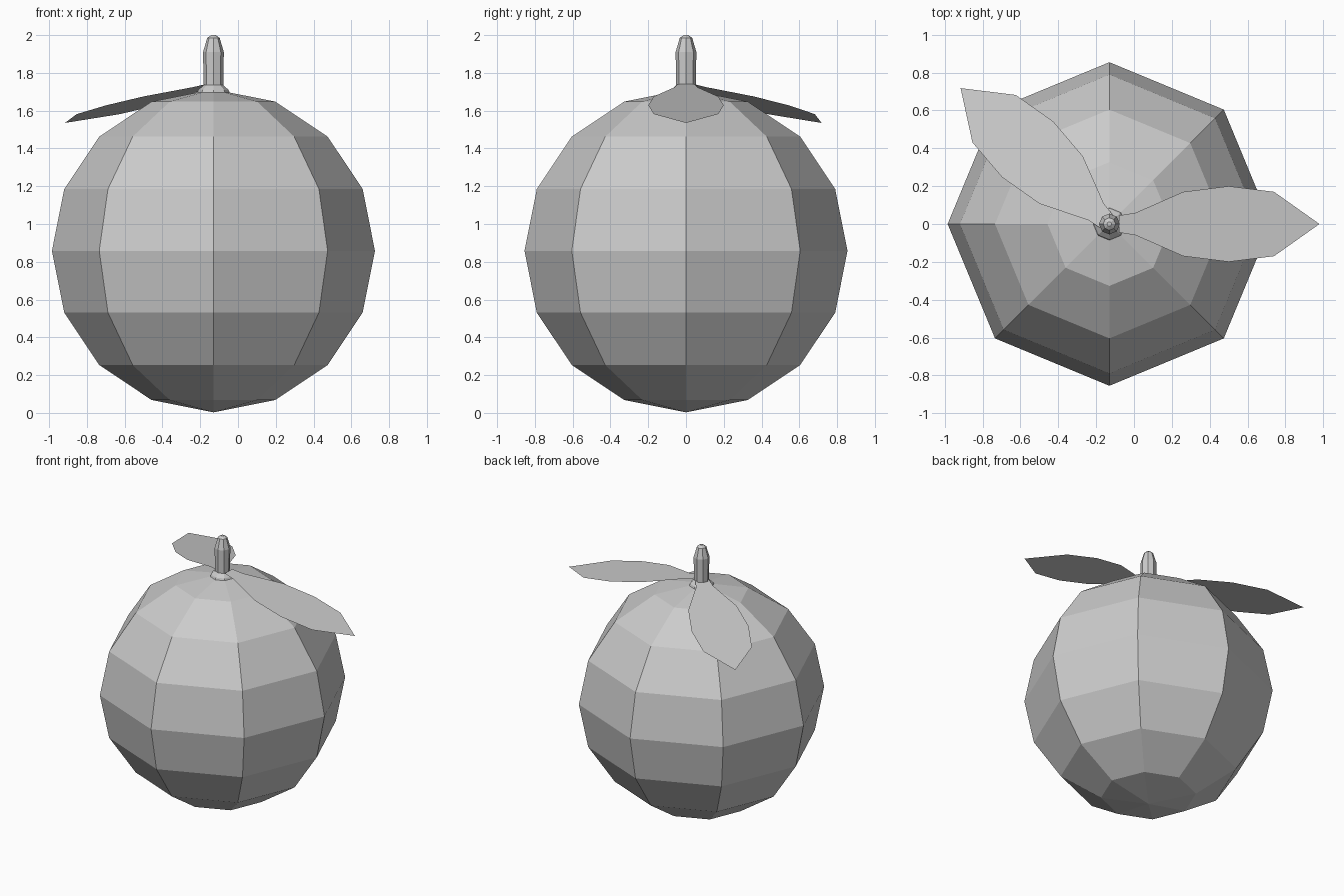
import bpy
import bmesh
import math
from mathutils import Matrix, Vector

cube = bpy.data.objects.get("Cube")
if cube:
    bpy.data.objects.remove(cube, do_unlink=True)

AXIS_X = -0.13
RADIUS = 0.855

grey = bpy.data.materials.new("plain grey")
grey.use_nodes = True
grey.diffuse_color = (0.6, 0.6, 0.6, 1)
grey.node_tree.nodes["Principled BSDF"].inputs["Base Color"].default_value = (0.6, 0.6, 0.6, 1)


def add_object(name, bm):
    mesh = bpy.data.meshes.new(name)
    bm.to_mesh(mesh)
    bm.free()
    mesh.materials.append(grey)
    obj = bpy.data.objects.new(name, mesh)
    bpy.context.collection.objects.link(obj)
    return obj


def lathe(name, profile, sides=8):
    """Closed flat-faced solid from (radius, height) rings."""
    bm = bmesh.new()
    rings = []
    for r, z in profile:
        ring = []
        for i in range(sides):
            a = math.tau * i / sides
            ring.append(bm.verts.new((AXIS_X + r * math.cos(a), r * math.sin(a), z)))
        rings.append(ring)
    for low, high in zip(rings, rings[1:]):
        for i in range(sides):
            j = (i + 1) % sides
            bm.faces.new((low[i], low[j], high[j], high[i]))
    bm.faces.new(rings[0][::-1])
    bm.faces.new(rings[-1])
    return add_object(name, bm)


def leaf(name, angle, shift):
    """Flat leaf sloping down and away from the stem."""
    outline = [(0.05, 0.045), (0.14, 0.06), (0.39, 0.17), (0.63, 0.20), (0.87, 0.17)]
    tip = 1.11
    points = [(s, -w) for s, w in outline] + [(tip, 0)] + [(s, w) for s, w in outline[::-1]]
    turn = Matrix.Rotation(angle, 3, "Z")
    bm = bmesh.new()
    verts = []
    for s, w in points:
        p = turn @ Vector((s - shift, w, 0))
        verts.append(bm.verts.new((p.x + AXIS_X, p.y, 1.535 + 0.195 * (tip - s))))
    bm.faces.new(verts)
    return add_object(name, bm)


# Round fruit body
bm = bmesh.new()
bmesh.ops.create_uvsphere(bm, u_segments=8, v_segments=8, radius=RADIUS)
bmesh.ops.translate(bm, verts=bm.verts, vec=(AXIS_X, 0, RADIUS + 0.003))
add_object("fruit_body", bm)

# Stem with a small flared foot and a tapered tip
lathe("stem", [(0.088, 1.69), (0.08, 1.71), (0.052, 1.735), (0.055, 1.91),
               (0.033, 1.985), (0.012, 2.0)])

# Two leaves
leaf("left_leaf", 0, 0)
leaf("back_leaf", math.radians(137.6), 0.045)
